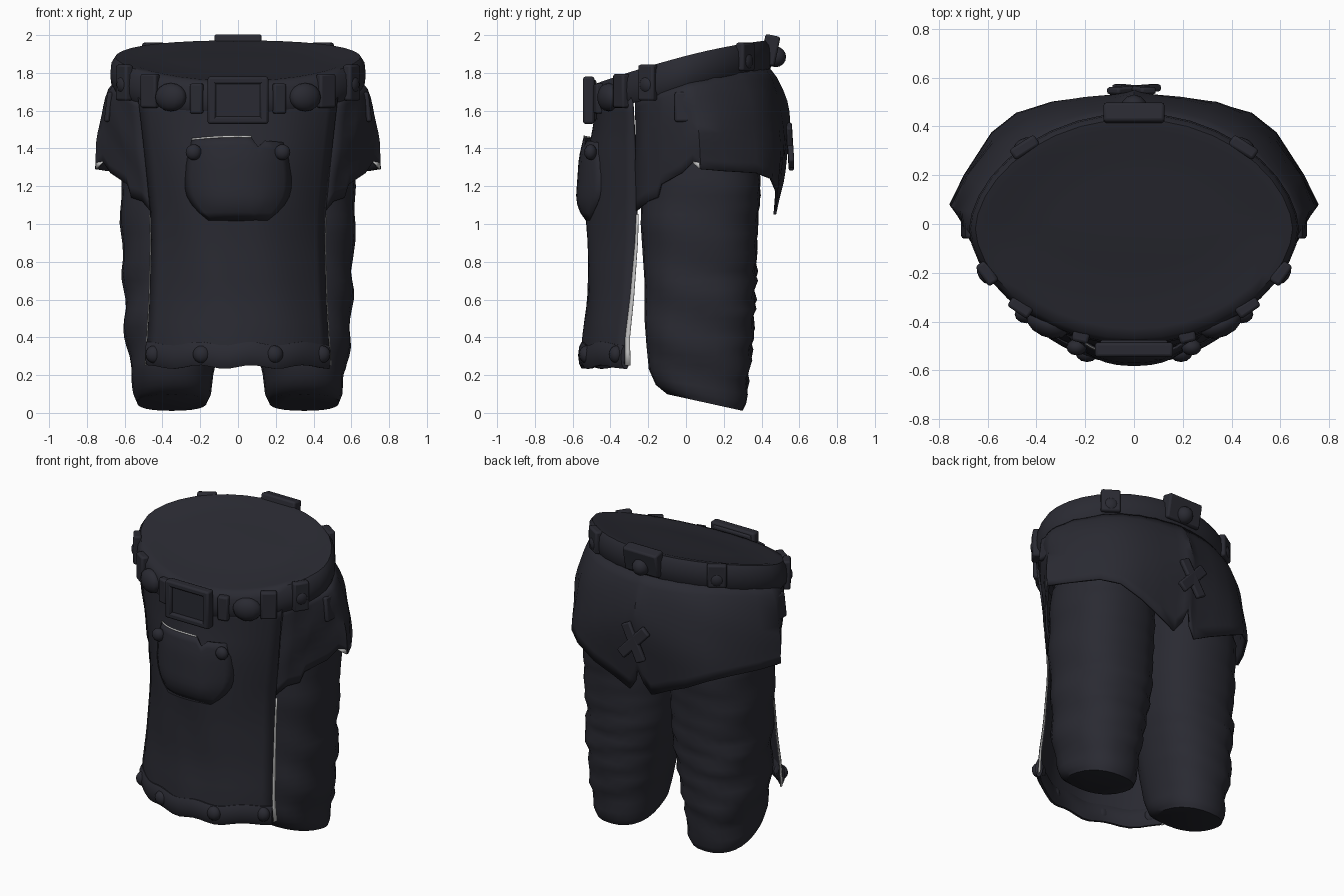
import bpy, bmesh, math
from math import sin, cos, pi, radians

if "Cube" in bpy.data.objects:
    bpy.data.objects.remove(bpy.data.objects["Cube"])


def material(name, rgb):
    m = bpy.data.materials.new(name)
    m.diffuse_color = (*rgb, 1)
    m.use_nodes = True
    m.node_tree.nodes["Principled BSDF"].inputs["Base Color"].default_value = m.diffuse_color
    return m


# Dark cloth everywhere, with pale raw edges where the cloth is cut
cloth = material("dark_cloth", (0.0225, 0.0228, 0.0315))
raw_edge = material("pale_raw_edge", (0.55, 0.55, 0.55))


def add_mesh(name, bm, thickness=0, bevel=0, mat=cloth):
    bmesh.ops.recalc_face_normals(bm, faces=bm.faces)
    me = bpy.data.meshes.new(name)
    bm.to_mesh(me)
    bm.free()
    me.materials.append(mat)
    ob = bpy.data.objects.new(name, me)
    bpy.context.collection.objects.link(ob)
    if thickness:
        m = ob.modifiers.new("thickness", 'SOLIDIFY')
        m.thickness, m.offset = thickness, 0
    if bevel:
        m = ob.modifiers.new("bevel", 'BEVEL')
        m.width, m.segments = bevel, 2
    return ob


def loft(name, rows, closed=False, caps=(), thickness=0, mat=cloth):
    """Skin a list of rows of points with quads; caps lists the rows to fill."""
    bm = bmesh.new()
    vs = [[bm.verts.new(p) for p in row] for row in rows]
    n = len(rows[0])
    for r0, r1 in zip(vs, vs[1:]):
        for i in range(n if closed else n - 1):
            j = (i + 1) % n
            bm.faces.new((r0[i], r0[j], r1[j], r1[i]))
    for c in caps:
        bm.faces.new(vs[c])
    return add_mesh(name, bm, thickness, mat=mat)


def box(name, loc, size, rot=(0, 0, 0), bevel=0.012):
    bm = bmesh.new()
    bmesh.ops.create_cube(bm, size=1)
    bmesh.ops.scale(bm, vec=size, verts=bm.verts)
    ob = add_mesh(name, bm, bevel=bevel)
    ob.location, ob.rotation_euler = loc, rot


def stud(name, loc, r=0.04, scale=(1, 1, 1), turn=0):
    bm = bmesh.new()
    bmesh.ops.create_uvsphere(bm, u_segments=12, v_segments=8, radius=r)
    bmesh.ops.scale(bm, vec=scale, verts=bm.verts)
    ob = add_mesh(name, bm)
    ob.location, ob.rotation_euler = loc, (0, 0, turn)


def interp(table, t):
    """Linear lookup in rows of (key, values...) sorted by rising key."""
    for a, b in zip(table, table[1:]):
        if t <= b[0]:
            k = max(0, (t - a[0]) / (b[0] - a[0]))
            return [p + (q - p) * k for p, q in zip(a[1:], b[1:])]
    return list(table[-1][1:])


def power(c, e):
    return math.copysign(abs(c) ** e, c)


def waist(a, grow=0.0):
    """Oval waistline with slightly pointed sides."""
    return (0.66 + grow) * cos(a), -0.02 + (0.46 + grow) * power(sin(a), 1.15)


def belt_top(y):
    return 1.89 + 0.26 * y - (0.16 if y > 0 else 0.1) * y * y


# Belt ring with a closed, slightly sunken top
N = 36
rows = []
for grow, drop in [(-0.05, 0.17), (-0.005, 0.17), (0.012, 0.14), (0.016, 0.09), (0.01, 0.03),
                   (-0.01, 0.0), (-0.05, 0.002), (-0.1, 0.014), (-0.3, 0.018)]:
    ring = [waist(2 * pi * i / N, grow) for i in range(N)]
    rows.append([(x, y, belt_top(y) - drop) for x, y in ring])
loft("belt_and_waist_top", rows, closed=True, caps=[-1])

# Belt loops and puffed studs
for side in (1, -1):
    for deg, w, h, lift in [(-26, 0.10, 0.19, 0), (-46, 0.10, 0.18, 0), (48, 0.12, 0.15, 0.015),
                            (-71, 0.07, 0.16, 0)]:
        a = radians(deg)
        x, y = waist(a, 0.01)
        turn = math.atan2(sin(a) / 0.46, side * cos(a) / 0.65) + pi / 2
        box("belt_loop", (side * x, y, belt_top(y) - 0.085 + lift), (w, 0.05, h), (0, 0, turn))
    for deg, r, wide in [(-58, 0.075, 1.2), (-26, 0.05, 1), (48, 0.05, 1)]:
        a = radians(deg)
        x, y = waist(a, 0.012)
        turn = math.atan2(sin(a) / 0.46, side * cos(a) / 0.65) + pi / 2
        stud("belt_stud", (side * x, y, belt_top(y) - 0.095), r, (wide, 0.7, 1), turn)
    # Short strap end below the belt on each side
    box("side_tab", (side * 0.685, -0.01, 1.62), (0.03, 0.10, 0.16), (0, side * -0.12, 0))
box("back_belt_loop", (0, 0.445, 1.92), (0.25, 0.08, 0.16), (-0.2, 0, 0))
stud("back_belt_stud", (0, 0.475, 1.885), 0.055)

# Buckle: raised frame around a plate
box("buckle_plate", (0, -0.50, 1.655), (0.28, 0.05, 0.22))
for s in (1, -1):
    box("buckle_side", (s * 0.138, -0.515, 1.655), (0.045, 0.06, 0.25))
    box("buckle_bar", (0, -0.515, 1.655 + s * 0.105), (0.31, 0.06, 0.04))

# Torn overskirt around sides and back: x, y, z of the hem for one half
hem = [(.46, -.26, 1.07), (.50, -.2, 1.12), (.56, -.15, 1.14), (.58, -.13, 1.21), (.67, -.02, 1.27),
       (.71, .04, 1.33), (.75, .08, 1.29), (.69, .2, 1.28), (.58, .37, 1.27), (.48, .45, 1.24),
       (.34, .48, 1.17), (.20, .475, 1.11), (.08, .47, 1.05), (.03, .485, 1.12), (0.0, .51, 1.22)]
half_cols = []
for x, y, z in hem:
    a = math.atan2((y + 0.02) / 0.46, x / 0.65)
    tx, ty = waist(a, -0.01)
    tz = belt_top(ty) - 0.14
    col = []
    for k in range(11):
        t = k / 10
        puff = sin(pi * t ** 0.75) * 0.075 * max(0, sin(a))
        hip = sin(pi * t ** 0.6) * 0.035 * cos(a) ** 4 * min(1, max(0, (x - 0.5) / 0.15))
        fold = 0.006 * sin(9 * t + 7 * a) * sin(pi * t)
        col.append((tx + (x - tx) * t + cos(a) * (puff * 0.5 + hip + fold),
                    ty + (y - ty) * t + sin(a) * (puff + fold), tz + (z - tz) * t))
    half_cols.append(col)
mirror = [[(-x, y, z) for x, y, z in col] for col in half_cols[-2::-1]]
loft("overskirt", half_cols + mirror, thickness=0.014)

# Cross-shaped stitched patch over the back slit
for ang in (0.5, -0.75):
    box("back_patch_strip", (0, 0.552, 1.41), (0.07, 0.03, 0.26), (0.05, ang, 0), 0.01)

# Apron: height -> centre y, edge y, half width; its upper edges meet the overskirt
apron = [(.24, -.55, -.32, .485), (.4, -.54, -.32, .475), (.6, -.515, -.295, .463),
         (.9, -.515, -.268, .455), (1.07, -.525, -.26, .46), (1.35, -.515, -.268, .488),
         (1.5, -.485, -.275, .505), (1.67, -.465, -.285, .525)]


def apron_point(u, z, out=0.0):
    yc, ye, w = interp(apron, z)
    return u * w, yc + (ye - yc) * abs(u) ** 2.3 - out, z


U = [i / 10 - 1 for i in range(21)]
rows = []
for k in range(20):
    z = 1.67 - k * 1.41 / 19
    rows.append([apron_point(u, z, 0.004 * sin(8 * u + 6 * z) * (1 - u * u)) for u in U])
loft("apron", rows, thickness=0.014)

# Pale raw edges: apron sides and the torn skirt corners
for s in (1, -1):
    rows = []
    for k in range(12):
        z = 0.25 + k * 0.8 / 11
        x, y, _ = apron_point(1, z)
        d = 0.026 - 0.016 * k / 11
        rows.append([(s * (x + 0.003), y - 0.002, z), (s * (x + 0.009), y + d, z)])
    loft("apron_raw_edge", rows, thickness=0.004, mat=raw_edge)
    (x0, y0, z0), (x1, y1, z1) = hem[5], hem[6]
    loft("skirt_corner_raw_edge", [[(s * x0, y0 - .008, z0 + .002), (s * x1, y1 - .008, z1 + .035)],
                                   [(s * (x0 + .01), y0, z0 - .01), (s * x1, y1 - .008, z1 + .002)]],
         thickness=0.004, mat=raw_edge)

# Rolled apron hem with studs
rows = []
for u in U:
    x, y, _ = apron_point(u, 0.3)
    wob = 0.01 * sin(u * 11)
    rows.append([(x * (1 + 0.02 * cos(b)), y - 0.025 * cos(b), 0.305 + wob + 0.065 * sin(b))
                 for b in [2 * pi * i / 10 for i in range(10)]])
loft("apron_hem", rows, closed=True, caps=[0, -1])
for u in (-0.92, -0.4, 0.4, 0.92):
    x, y, z = apron_point(u, 0.31, 0.01)
    stud("hem_stud", (x, y, z), 0.047, (1, 0.8, 1))

# Sagging pouch pocket with a torn mouth, and two buttons
rows = []
for k in range(11):
    t = k / 10
    row = []
    for i in range(15):
        v = i / 7 - 1
        w = 0.245 + 0.035 * sin(pi * t) - 0.09 * (max(0, t - 0.6) / 0.4) ** 2
        mouth = 1.46 - 0.015 * v * v - (0.05 if i == 10 else 0.015 if i > 10 else 0)
        z = mouth + (1.02 - mouth) * t
        x, y, _ = apron_point(v * w / 0.47, z)
        depth = (0.04 + 0.015 * t) * min(1, (1 - t) / 0.25) ** 0.7
        row.append((v * w, y - 0.004 - depth * (1 - abs(v) ** 3), z))
    rows.append(row)
loft("apron_pocket", rows, thickness=0.01)
loft("pocket_raw_edge", [[(x, y - .006, z - .001) for x, y, z in rows[0][:10]],
                         [(x, y - .002, z + .008) for x, y, z in rows[0][:10]]], thickness=.004, mat=raw_edge)
for s in (1, -1):
    stud("pocket_button", (s * 0.235, -0.505, 1.38), 0.042, (1, 0.8, 1))

# Trouser legs: z, centre x, centre y, radius x, radius y, forward tilt of the ring
leg = [(.055, .35, .10, .185, .20, .22), (.10, .348, .08, .205, .24, .2), (.2, .348, .065, .217, .262, .12),
       (.35, .345, .07, .245, .28, .05), (.5, .338, .07, .265, .29, 0), (.7, .32, .075, .285, .295, 0),
       (1.0, .32, .07, .302, .31, 0), (1.2, .32, .08, .30, .315, 0), (1.42, .31, .07, .29, .3, 0)]
heights = [.055, .075, .1, .14] + [.2 + i * .05 for i in range(25)]
for side, name in ((1, "right_leg"), (-1, "left_leg")):
    rows = []
    for z in heights:
        cx, cy, rx, ry, tilt = interp(leg, z)
        ring = []
        for i in range(24):
            a = 2 * pi * i / 24
            # wrinkles gather at the back, broader folds on the outer side
            low = min(1, max(0, (z - .08) * 8)) * (1 if z < 0.8 else 0.4)
            f = 1 + low * (0.04 * max(0, sin(a)) * sin(z * 46 + 2.5 * cos(a) + side)
                           + 0.04 * max(0, cos(a)) * sin(z * 21 + 2 * a + side))
            y = cy + ry * f * power(sin(a), 0.85)
            ring.append((side * (cx + rx * f * power(cos(a), 0.85)), y, z + tilt * (cy - y)))
        rows.append(ring)
    loft(name, rows, closed=True, caps=[0])

# Smooth cloth with sharp edges kept
bpy.ops.object.select_all(action='SELECT')
bpy.context.view_layer.objects.active = bpy.context.scene.objects[0]
bpy.ops.object.shade_smooth_by_angle(angle=radians(50))
